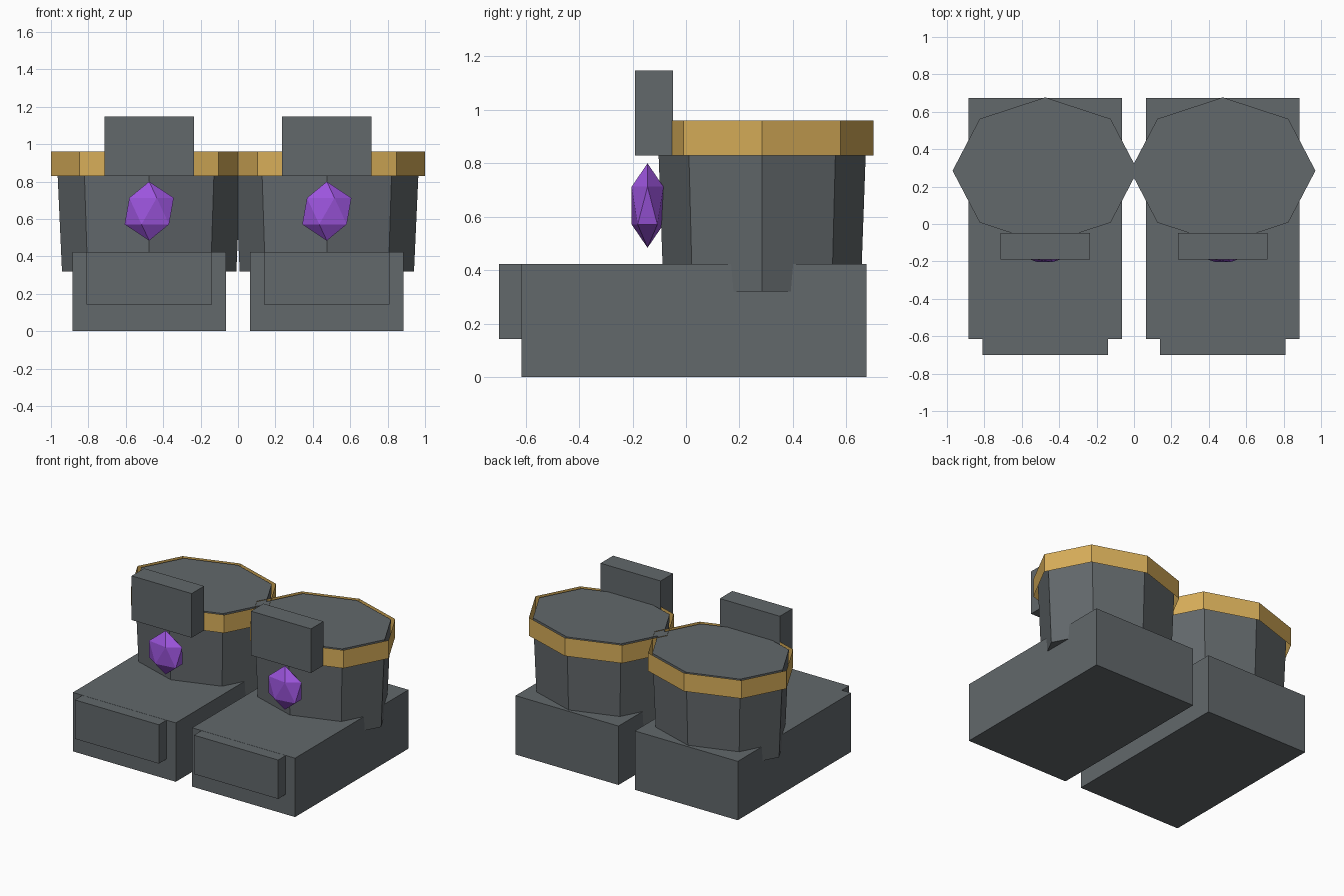
import bpy, bmesh
from mathutils import Matrix

if "Cube" in bpy.data.objects:
    bpy.data.objects.remove(bpy.data.objects["Cube"])


def material(name, rgb):
    m = bpy.data.materials.new(name)
    m.diffuse_color = (*rgb, 1.0)
    m.use_nodes = True
    m.node_tree.nodes["Principled BSDF"].inputs["Base Color"].default_value = m.diffuse_color
    return m


GREY = material("dark grey", (0.122, 0.138, 0.147))
GOLD = material("gold", (0.68, 0.42, 0.10))
PURPLE = material("purple", (0.33, 0.09, 0.72))


def finish(name, bm, mat):
    me = bpy.data.meshes.new(name)
    bm.to_mesh(me)
    bm.free()
    me.materials.append(mat)
    ob = bpy.data.objects.new(name, me)
    bpy.context.collection.objects.link(ob)
    return ob


def box(name, lo, hi, mat):
    bm = bmesh.new()
    bmesh.ops.create_cube(bm, size=1)
    size = [b - a for a, b in zip(lo, hi)]
    mid = [(a + b) / 2 for a, b in zip(lo, hi)]
    bm.transform(Matrix.Translation(mid) @ Matrix.Diagonal((*size, 1)))
    return finish(name, bm, mat)


def octagon(name, x, y, z0, z1, r0, r1, squash, mat, caps):
    bm = bmesh.new()
    bmesh.ops.create_cone(bm, cap_ends=caps, segments=8,
                          radius1=r0, radius2=r1, depth=z1 - z0)
    bm.transform(Matrix.Translation((x, y, (z0 + z1) / 2))
                 @ Matrix.Diagonal((1, squash, 1, 1)))
    return finish(name, bm, mat)


def gem(name, centre, radii, mat):
    bm = bmesh.new()
    bmesh.ops.create_icosphere(bm, subdivisions=1, radius=1)
    bm.transform(Matrix.Translation(centre) @ Matrix.Diagonal((*radii, 1)))
    return finish(name, bm, mat)


for side, cx in (("left", -0.475), ("right", 0.475)):
    # foot block and raised toe cap
    box(side + "_foot", (cx - 0.41, -0.615, 0), (cx + 0.41, 0.675, 0.424), GREY)
    box(side + "_toe_cap", (cx - 0.335, -0.70, 0.143), (cx + 0.335, -0.56, 0.423), GREY)
    # tapered shaft with an open gold band around its top
    octagon(side + "_shaft", cx, 0.285, 0.32, 0.957, 0.466, 0.495, 0.792, GREY, True)
    octagon(side + "_cuff_band", cx, 0.285, 0.829, 0.96, 0.525, 0.525, 0.792, GOLD, False)
    # shin plate and gem on the front
    box(side + "_shin_plate", (cx - 0.239, -0.19, 0.829), (cx + 0.239, -0.048, 1.147), GREY)
    gem(side + "_gem", (cx, -0.144, 0.642), (0.147, 0.07, 0.158), PURPLE)
